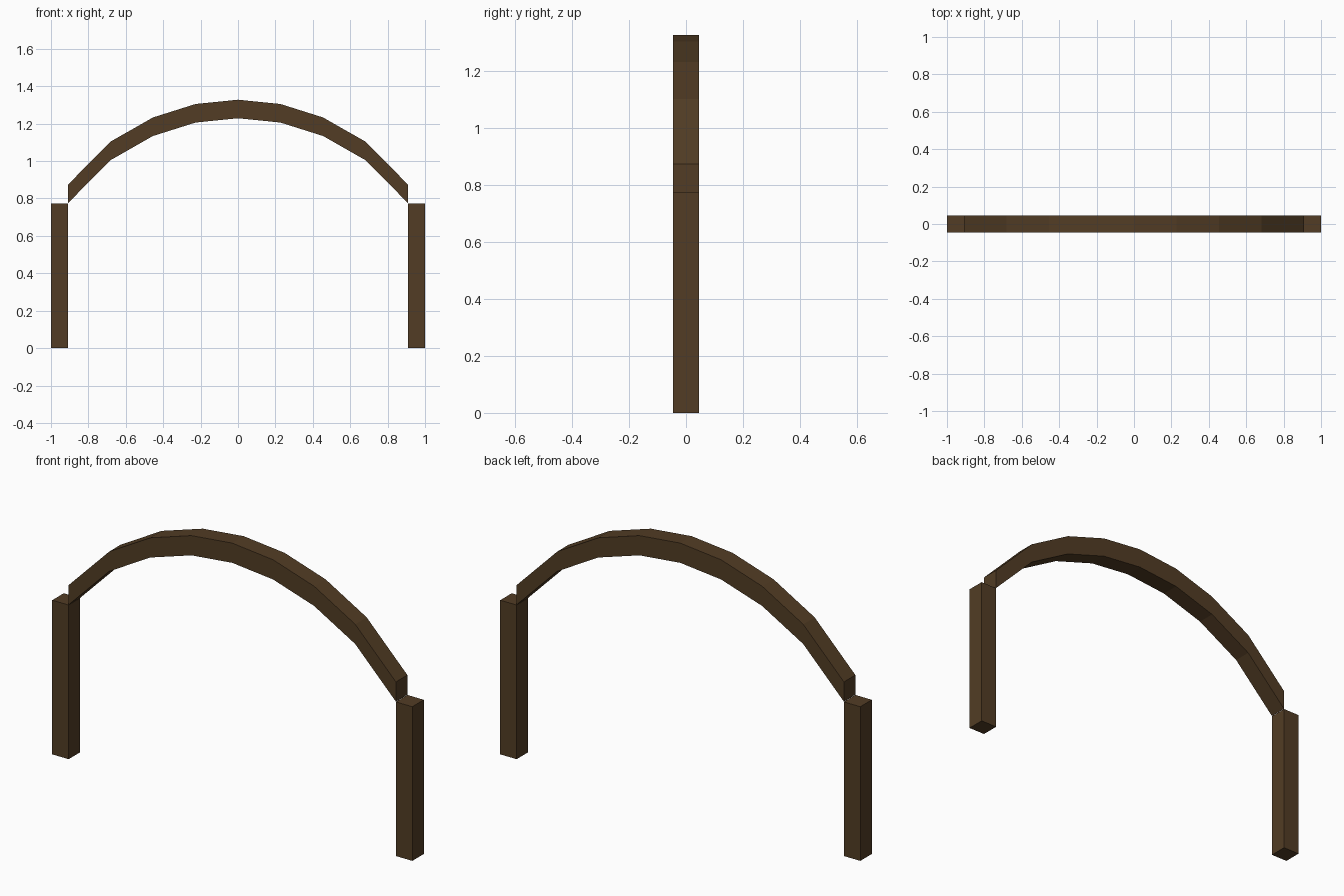
import bpy, bmesh

if "Cube" in bpy.data.objects:
    bpy.data.objects.remove(bpy.data.objects["Cube"])

DEPTH = 0.091       # thickness along y
POST_IN = 0.909     # inner x of the posts
POST_TOP = 0.774
BEAM = 0.099        # vertical height of the arch beam

wood = bpy.data.materials.new("dark brown wood")
wood.diffuse_color = (0.085, 0.046, 0.018, 1)
wood.use_nodes = True
wood.node_tree.nodes["Principled BSDF"].inputs["Base Color"].default_value = wood.diffuse_color


def extrude_profile(name, outline):
    """Flat-faced solid from an xz outline, extruded along y."""
    bm = bmesh.new()
    face = bm.faces.new([bm.verts.new((x, -DEPTH / 2, z)) for x, z in outline])
    out = bmesh.ops.extrude_face_region(bm, geom=[face])["geom"]
    bmesh.ops.translate(bm, vec=(0, DEPTH, 0),
                        verts=[v for v in out if isinstance(v, bmesh.types.BMVert)])
    bmesh.ops.recalc_face_normals(bm, faces=bm.faces)
    # split the concave side faces cleanly
    bmesh.ops.triangulate(bm, faces=[f for f in bm.faces if len(f.verts) > 4])
    mesh = bpy.data.meshes.new(name)
    bm.to_mesh(mesh)
    bm.free()
    mesh.materials.append(wood)
    obj = bpy.data.objects.new(name, mesh)
    bpy.context.collection.objects.link(obj)
    return obj


# Posts
for side, label in ((-1, "left"), (1, "right")):
    a, b = side * POST_IN, side * 1.0
    extrude_profile(label + "_post", [(a, 0), (b, 0), (b, POST_TOP), (a, POST_TOP)])

# Arched beam: top edge mirrored in x, then the same edge lowered
half = [(0.227, 1.305), (0.455, 1.233), (0.683, 1.103), (POST_IN, 0.874)]
top = [(-x, z) for x, z in reversed(half)] + [(0, 1.328)] + half
bottom = [(x, z - BEAM) for x, z in reversed(top)]
extrude_profile("arch_beam", top + bottom)
